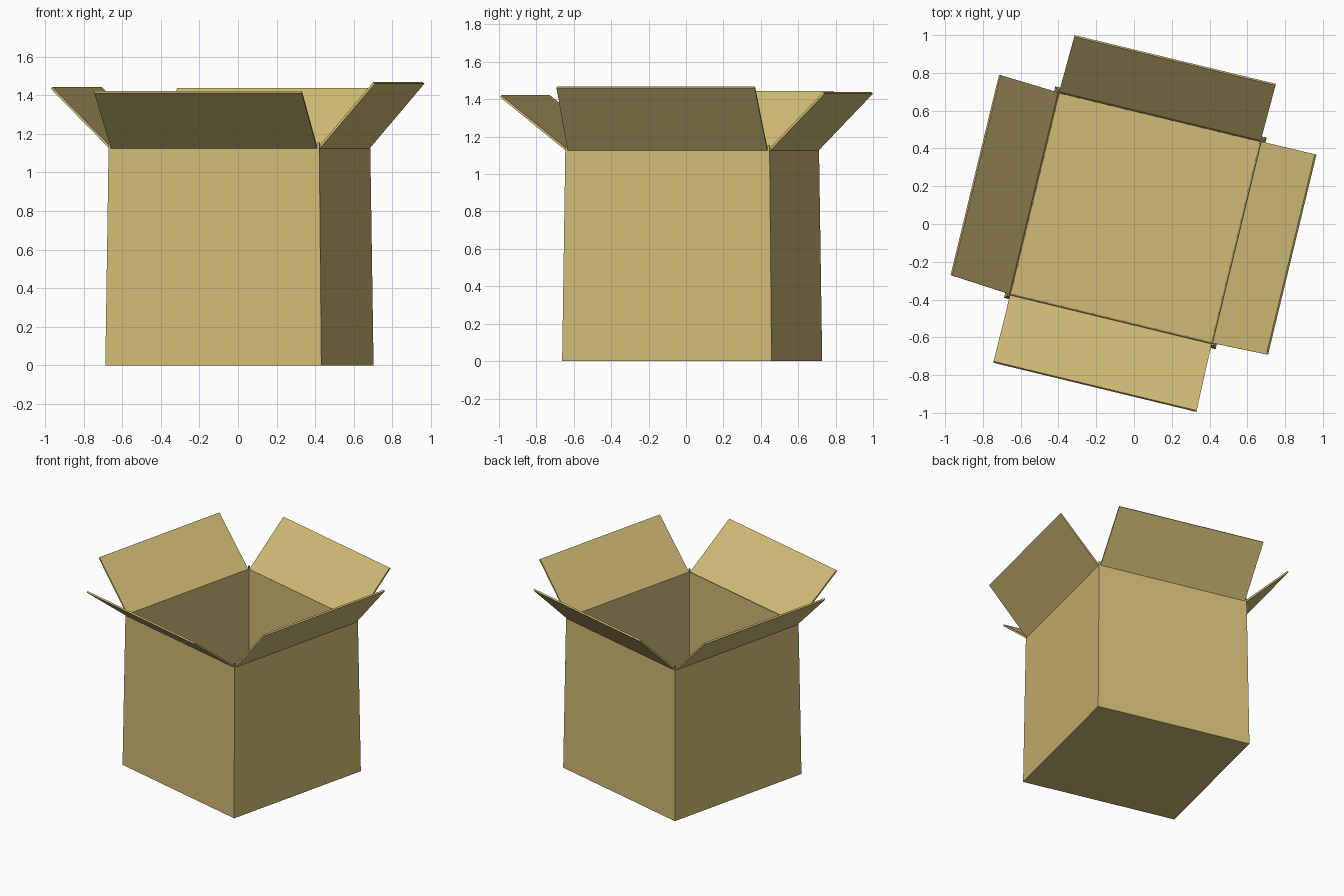
import bpy, bmesh, math
from mathutils import Matrix, Vector

cube = bpy.data.objects.get("Cube")
if cube:
    bpy.data.objects.remove(cube, do_unlink=True)

# Single cardboard colour
CARD = (0.63, 0.50, 0.18, 1.0)
card = bpy.data.materials.new("cardboard")
card.use_nodes = True
card.diffuse_color = CARD
bsdf = card.node_tree.nodes["Principled BSDF"]
bsdf.inputs["Base Color"].default_value = CARD
bsdf.inputs["Roughness"].default_value = 0.9

# The whole box stands turned about the vertical axis
TURN = Matrix.Translation((0.0075, 0.033, 0)) @ Matrix.Rotation(math.radians(-13.6), 4, "Z")
HINGE, HINGE_Z, THICK = 0.562, 1.125, 0.012


def finish(bm, name, local=Matrix.Identity(4)):
    bmesh.ops.recalc_face_normals(bm, faces=bm.faces)
    bm.transform(TURN @ local)
    mesh = bpy.data.meshes.new(name)
    bm.to_mesh(mesh)
    bm.free()
    mesh.materials.append(card)
    obj = bpy.data.objects.new(name, mesh)
    bpy.context.collection.objects.link(obj)
    return obj


# Box body: square rings lofted up the outside, over the rim and down inside
bm = bmesh.new()
rings = []
for half, z in [(0.576, 0), (HINGE, HINGE_Z), (0.551, 1.135), (0.545, 0.016)]:
    rings.append([bm.verts.new((sx * half, sy * half, z))
                  for sx, sy in ((-1, -1), (1, -1), (1, 1), (-1, 1))])
for low, high in zip(rings, rings[1:]):
    for i in range(4):
        j = (i + 1) % 4
        bm.faces.new((low[i], low[j], high[j], high[i]))
bm.faces.new(rings[0])
bm.faces.new(rings[-1])
finish(bm, "box_body")

# Small corner tabs left standing between the flaps
bm = bmesh.new()
for sx in (-1, 1):
    for sy in (-1, 1):
        place = Matrix.Translation((sx * 0.556, sy * 0.556, 1.138))
        bmesh.ops.create_cube(bm, size=1, matrix=place @ Matrix.Diagonal((0.011, 0.011, 0.034, 1)))
finish(bm, "corner_tabs")


# Flap modelled facing -y, then turned to its side of the box
def flap(name, angle, reach, top, start, end):
    bm = bmesh.new()
    slope = Vector((0, HINGE - reach, top - HINGE_Z)).normalized()
    inward = Vector((0, slope.z, -slope.y)) * THICK
    corners = [Vector(c) for c in ((-0.549, -HINGE, HINGE_Z), (0.549, -HINGE, HINGE_Z),
                                   (end, -reach, top), (start, -reach, top))]
    outer = [bm.verts.new(c) for c in corners]
    inner = [bm.verts.new(c + inward) for c in corners]
    bm.faces.new(outer)
    bm.faces.new(inner)
    for i in range(4):
        j = (i + 1) % 4
        bm.faces.new((outer[i], outer[j], inner[j], inner[i]))
    finish(bm, name, Matrix.Rotation(math.radians(angle), 4, "Z"))


flap("front_flap", 0, 0.923, 1.412, -0.551, 0.555)
flap("left_flap", 90, 0.853, 1.46, -0.54, 0.55)
flap("back_flap", 180, 0.864, 1.43, -0.556, 0.54)
flap("right_flap", 270, 0.88, 1.435, -0.566, 0.525)
